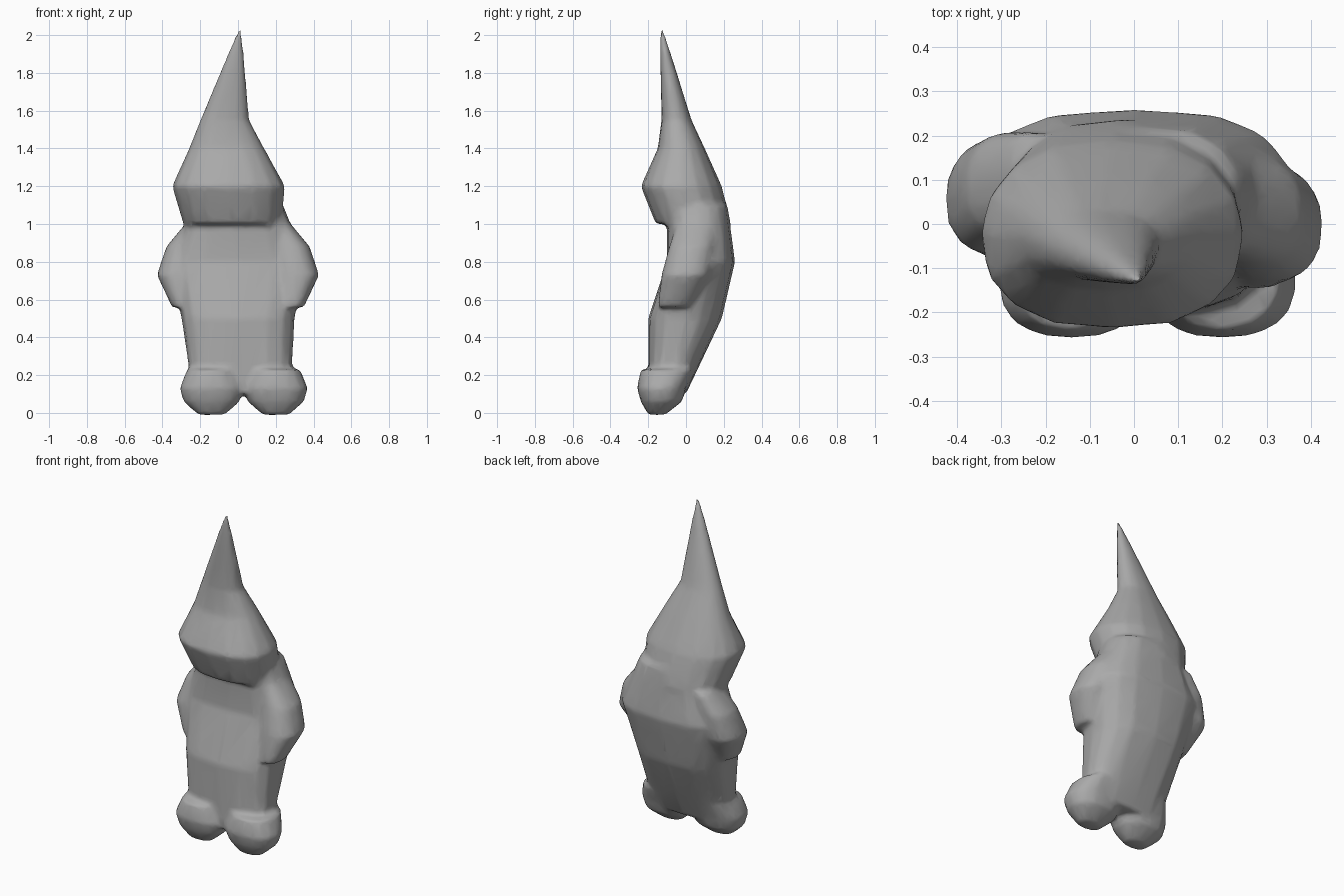
import bpy, bmesh
from math import sin, cos, tau, copysign

cube = bpy.data.objects.get("Cube")
if cube:
    bpy.data.objects.remove(cube, do_unlink=True)

grey = bpy.data.materials.new("plain grey")
grey.use_nodes = True
tone = (0.4, 0.4, 0.4, 1)
grey.diffuse_color = tone
grey.node_tree.nodes["Principled BSDF"].inputs["Base Color"].default_value = tone

bm = bmesh.new()


def squared(value, power):
    """Push a sine or cosine outward to make a rounded square."""
    return copysign(abs(value) ** (2 / power), value)


def loft(sections, power=2.4, sides=16):
    """Skin rounded rings given as (height, middle, half width, front, back)."""
    rings = []
    for height, middle, half_width, front, back in sections:
        centre, half_depth = (front + back) / 2, (back - front) / 2
        ring = []
        for step in range(sides):
            across, along = cos(tau * step / sides), sin(tau * step / sides)
            # The front is squarer than the back
            if along < 0:
                along = squared(along, power)
            x = middle + half_width * squared(across, power)
            y = centre + half_depth * along
            ring.append(bm.verts.new((x, y, height)))
        rings.append(ring)
    for lower, upper in zip(rings, rings[1:]):
        for i in range(sides):
            bm.faces.new((lower[i - 1], lower[i], upper[i], upper[i - 1]))
    bm.faces.new(rings[0][::-1])
    bm.faces.new(rings[-1])


# Torso, bulging backwards at the shoulders
loft([(.1, .02, .26, -.2, 0),
      (.5, 0, .3, -.2, .19),
      (.8, 0, .36, -.1, .26),
      (1.1, 0, .24, -.1, .22)], power=3)

# Head with an overhanging face, and a tall hat bent to one side
loft([(1, -.03, .26, -.16, .24),
      (1.2, -.05, .3, -.24, .19),
      (1.4, -.06, .2, -.15, .1),
      (1.55, -.07, .13, -.13, .03),
      (2.03, .01, .01, -.14, -.12)])

for side in (-1, 1):
    # Arm hanging at the side, the left one carried a little forward
    shift = -.03 * side
    arm = [(.56, .28, .07, -.12, .06),
           (.73, .31, .12, -.1, .16),
           (.88, .28, .1, -.06, .18),
           (1, .22, .06, -.02, .18)]
    loft([(height, side * middle, half_width, front + shift, back + shift)
          for height, middle, half_width, front, back in arm])

    # Splayed foot, the pair set slightly to the left
    foot = [(-.01, .07, -.2, -.11),
            (.06, .15, -.24, -.02),
            (.13, .17, -.26, 0),
            (.23, .13, -.24, .04)]
    loft([(height, .03 + side * .17, half_width, front, back)
          for height, half_width, front, back in foot])

mesh = bpy.data.meshes.new("gnome_figure")
bm.to_mesh(mesh)
bm.free()
mesh.materials.append(grey)
figure = bpy.data.objects.new("gnome_figure", mesh)
bpy.context.collection.objects.link(figure)

# Fuse the parts into one soft skin
fuse = figure.modifiers.new("fuse", "REMESH")
fuse.mode = "VOXEL"
fuse.voxel_size = .014
fuse.use_smooth_shade = True
soften = figure.modifiers.new("soften", "SMOOTH")
soften.factor = .5
soften.iterations = 7
simplify = figure.modifiers.new("simplify", "DECIMATE")
simplify.ratio = .15
